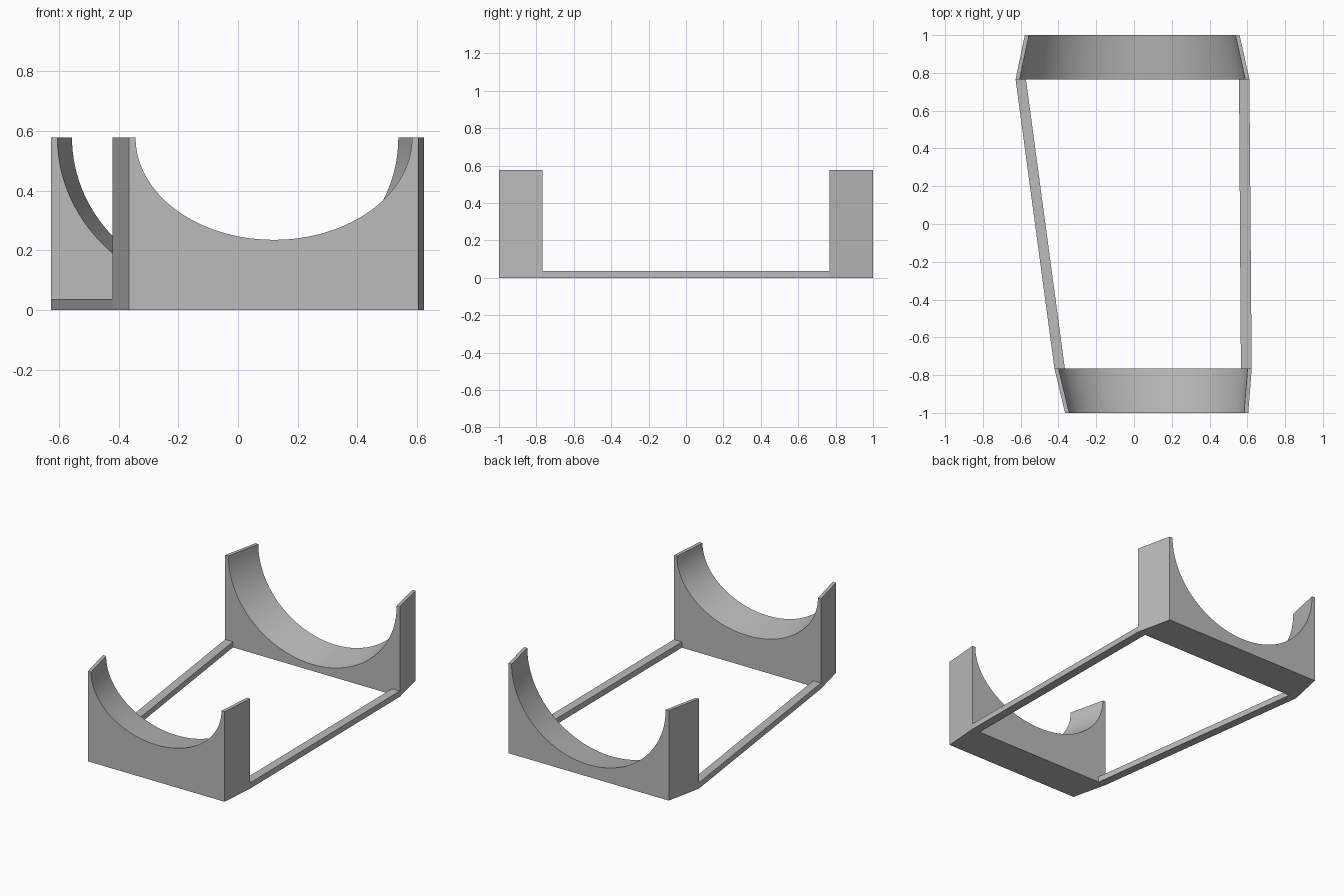
import bpy, math

if "Cube" in bpy.data.objects:
    bpy.data.objects.remove(bpy.data.objects["Cube"])

HEIGHT = 0.577      # top of the cradle posts
BAR_H = 0.037       # thickness of the connecting bars
SEGMENTS = 64       # steps along each cradle arc

grey = bpy.data.materials.new("plain grey")
grey.diffuse_color = (0.5, 0.5, 0.5, 1)
grey.use_nodes = True
grey.node_tree.nodes["Principled BSDF"].inputs["Base Color"].default_value = grey.diffuse_color


def loft(name, near, near_y, far, far_y):
    """Solid between two matching x-z outlines (counter-clockwise from the front)."""
    n = len(near)
    verts = [(x, near_y, z) for x, z in near] + [(x, far_y, z) for x, z in far]
    faces = [list(range(n)), list(range(2 * n - 1, n - 1, -1))]
    for i in range(n):
        j = (i + 1) % n
        faces.append((i, n + i, n + j, j))
    mesh = bpy.data.meshes.new(name)
    mesh.from_pydata(verts, [], faces)
    mesh.materials.append(grey)
    obj = bpy.data.objects.new(name, mesh)
    bpy.context.collection.objects.link(obj)
    bpy.context.view_layer.objects.active = obj
    bpy.ops.object.select_all(action='DESELECT')
    obj.select_set(True)
    bpy.ops.object.shade_smooth_by_angle(angle=math.radians(30))
    return obj


def cradle_outline(left, right, wall, depth):
    """Block with a half-ellipse scooped out of its top."""
    cx, rx = (left + right) / 2, (right - left) / 2 - wall
    pts = [(left, 0), (right, 0), (right, HEIGHT)]
    for i in range(SEGMENTS + 1):
        a = math.pi * i / SEGMENTS
        pts.append((cx + rx * math.cos(a), HEIGHT - depth * math.sin(a)))
    return pts + [(left, HEIGHT)]


def bar_outline(left, right):
    return [(left, 0), (right, 0), (right, BAR_H), (left, BAR_H)]


# Tapered cradles
loft("front_cradle",
     cradle_outline(-0.365, 0.605, 0.022, 0.342), -1.0,
     cradle_outline(-0.421, 0.623, 0.022, 0.375), -0.766)
loft("back_cradle",
     cradle_outline(-0.627, 0.611, 0.022, 0.535), 0.766,
     cradle_outline(-0.578, 0.559, 0.022, 0.499), 1.0)

# Slim bars joining the cradles
loft("left_bar", bar_outline(-0.421, -0.366), -0.766,
     bar_outline(-0.627, -0.572), 0.766)
loft("right_bar", bar_outline(0.566, 0.623), -0.766,
     bar_outline(0.556, 0.611), 0.766)
